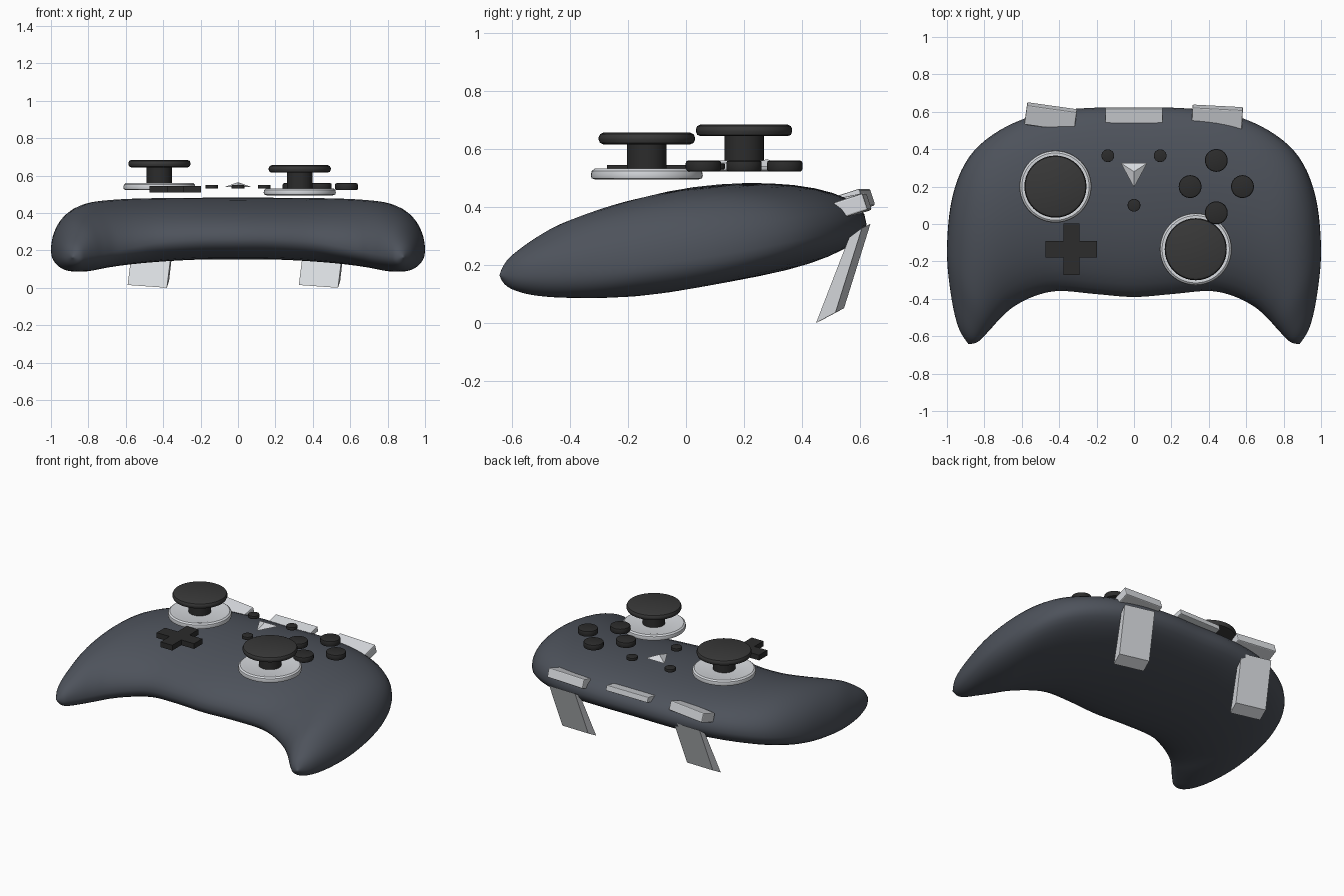
import bpy, bmesh
from math import sin, cos, pi, radians
from mathutils import Vector, Matrix

if "Cube" in bpy.data.objects:
    bpy.data.objects.remove(bpy.data.objects["Cube"])


def material(name, rgb):
    m = bpy.data.materials.new(name)
    m.diffuse_color = (*rgb, 1)
    m.use_nodes = True
    m.node_tree.nodes["Principled BSDF"].inputs["Base Color"].default_value = m.diffuse_color
    return m


SHELL = material("slate", (0.075, 0.085, 0.105))
BLACK = material("black", (0.025, 0.025, 0.025))
CAP = material("rubber", (0.04, 0.04, 0.04))
SILVER = material("silver", (0.68, 0.7, 0.73))


def add(name, verts, faces, mat, smooth=True, bevel=0):
    me = bpy.data.meshes.new(name)
    me.from_pydata([tuple(v) for v in verts], [], faces)
    bm = bmesh.new()
    bm.from_mesh(me)
    bmesh.ops.remove_doubles(bm, verts=bm.verts, dist=1e-5)
    bmesh.ops.recalc_face_normals(bm, faces=bm.faces)
    bm.to_mesh(me)
    bm.free()
    ob = bpy.data.objects.new(name, me)
    bpy.context.collection.objects.link(ob)
    me.materials.append(mat)
    if bevel:
        b = ob.modifiers.new("bevel", 'BEVEL')
        b.width, b.segments = bevel, 2
    if smooth:
        bpy.ops.object.select_all(action='DESELECT')
        ob.select_set(True)
        bpy.context.view_layer.objects.active = ob
        bpy.ops.object.shade_smooth_by_angle(angle=radians(35))
    return ob


def lathe(name, profile, loc, mat, n=40):
    """Closed solid of revolution from (radius, z) points, bottom to top."""
    verts = [(loc[0] + r * cos(2 * pi * i / n), loc[1] + r * sin(2 * pi * i / n), z)
             for r, z in profile for i in range(n)]
    k = len(profile)
    faces = [(j * n + i, j * n + (i + 1) % n, (j + 1) * n + (i + 1) % n, (j + 1) * n + i)
             for j in range(k - 1) for i in range(n)]
    faces += [tuple(range(n)), tuple(range((k - 1) * n, k * n))]
    return add(name, verts, faces, mat)


def disc(name, loc, r, z0, z1, mat, b=0.008):
    return lathe(name, [(r - b, z0), (r - b * .3, z0 + b * .3), (r, z0 + b), (r, z1 - b),
                        (r - b * .3, z1 - b * .3), (r - b, z1)], loc, mat)


def prism(name, outline, depth, matrix, mat, bevel=0):
    """Extrude a 2D outline by depth along local z, then place it."""
    n = len(outline)
    verts = [matrix @ Vector((x, y, z)) for z in (-depth / 2, depth / 2) for x, y in outline]
    faces = [tuple(range(n)), tuple(range(n, 2 * n))]
    faces += [(i, (i + 1) % n, n + (i + 1) % n, n + i) for i in range(n)]
    return add(name, verts, faces, mat, False, bevel)


# Body: slices running round into each grip
# back x, y, z, front x, y, z, bulge above, bulge below
half = [
    (0, .62, .34, 0, -.39, .26, .178, .142),
    (.25, .62, .34, .2, -.375, .258, .178, .142),
    (.5, .59, .33, .4, -.358, .245, .187, .142),
    (.72, .50, .31, .53, -.385, .222, .202, .135),
    (.88, .36, .28, .64, -.44, .20, .212, .128),
    (.97, .15, .24, .71, -.5, .185, .204, .12),
    (1.0, -.13, .20, .765, -.56, .175, .172, .10),
    (.98, -.37, .18, .81, -.608, .17, .114, .081),
    (.94, -.55, .17, .842, -.634, .165, .061, .048),
    (.885, -.643, .165, .885, -.643, .165, 0, 0),
]


def flip(s):
    return (-s[0], *s[1:3], -s[3], *s[4:])


keys = [flip(s) for s in half[:0:-1]] + half
slices, STEP, RING = [], 5, 36
for i in range(len(keys) - 1):
    a, b, c, d = (keys[min(max(i + o, 0), len(keys) - 1)] for o in (-1, 0, 1, 2))
    for k in range(STEP):
        t = k / STEP
        slices.append([.5 * (2 * q + (r - p) * t + (2 * p - 5 * q + 4 * r - s) * t * t
                             + (3 * q - p - 3 * r + s) * t ** 3) for p, q, r, s in zip(a, b, c, d)])
slices.append(keys[-1])
verts = []
for s in slices:
    back, front = Vector(s[:3]), Vector(s[3:6])
    for j in range(RING):
        ang = 2 * pi * j / RING
        p = (back + front) / 2 + (back - front) / 2 * cos(ang)
        h = abs(sin(ang)) ** .93
        p.z += s[6] * h if sin(ang) > 0 else -s[7] * h
        verts.append(p)
faces = [(i * RING + j, i * RING + (j + 1) % RING, (i + 1) * RING + (j + 1) % RING, (i + 1) * RING + j)
         for i in range(len(slices) - 1) for j in range(RING)]
add("controller_body", verts, faces, SHELL)

# Thumbsticks: dished base ring, stem, cap
for side, x, y, z in (("left", -.42, .2, .522), ("right", .33, -.135, .494)):
    lathe(side + "_stick_base", [(.175, z), (.19, z + .005), (.193, z + .015), (.19, z + .03),
                                 (.18, z + .038), (.165, z + .038), (.15, z + .034)],
          (x, y), SILVER, 48)
    lathe(side + "_stick_stem", [(.068, z + .03), (.068, z + .13)], (x, y), BLACK)
    disc(side + "_stick_cap", (x, y), .166, z + .122, z + .162, CAP, .016)

# Action buttons
for name, x, y in (("back", .44, .34), ("right", .58, .2), ("left", .3, .2), ("front", .44, .06)):
    disc(name + "_action_button", (x, y), .061, .522, .56, BLACK)

# Small menu buttons
for name, x, y in (("left", -.14, .365), ("right", .14, .365), ("centre", 0, .1)):
    disc(name + "_menu_button", (x, y), .034, .53, .55, BLACK, .003)

# Guide button: a low three-sided pyramid
add("guide_button", [(-.07, .325, .54), (.07, .325, .54), (0, .195, .54), (0, .28, .565)],
    [(0, 1, 2), (0, 1, 3), (1, 2, 3), (2, 0, 3)], SILVER, False)

# Direction pad
w, a = .043, .137
cross = [(w, a), (-w, a), (-w, w), (-a, w), (-a, -w), (-w, -w),
         (-w, -a), (w, -a), (w, -w), (a, -w), (a, w), (w, w)]
prism("direction_pad", cross, .035, Matrix.Translation((-.335, -.135, .527)), BLACK)


def tilt(deg, axis):
    return Matrix.Rotation(radians(deg), 4, axis)


# Bumpers and centre plate on the back edge
for name, loc, rz, rx in (("left_bumper", (-.445, .573, .418), -8, 18),
                          ("right_bumper", (.445, .572, .402), -3, 18)):
    prism(name, [(-.135, -.055), (.135, -.055), (.135, .055), (-.135, .055)], .06,
          Matrix.Translation(loc) @ tilt(rz, 'Z') @ tilt(rx, 'X'), SILVER, .006)
prism("centre_plate", [(-.153, -.041), (.153, -.041), (.153, .041), (-.153, .041)], .035,
      Matrix.Translation((0, .58, .424)) @ tilt(12, 'X'), SILVER, .004)

# Triggers: slanted paddles below the back edge, side profile extruded across x
profile = [(.625, .328), (.58, .295), (.462, 0), (.53, .036)]
stand = Matrix(((0, 0, 1, 0), (1, 0, 0, -.55), (0, 1, 0, 0), (0, 0, 0, 1)))
for name, x in (("left_trigger", -.473), ("right_trigger", .442)):
    prism(name, profile, .212,
          Matrix.Translation((x, .55, .008)) @ tilt(-8, 'Z') @ tilt(4, 'Y') @ stand, SILVER)
